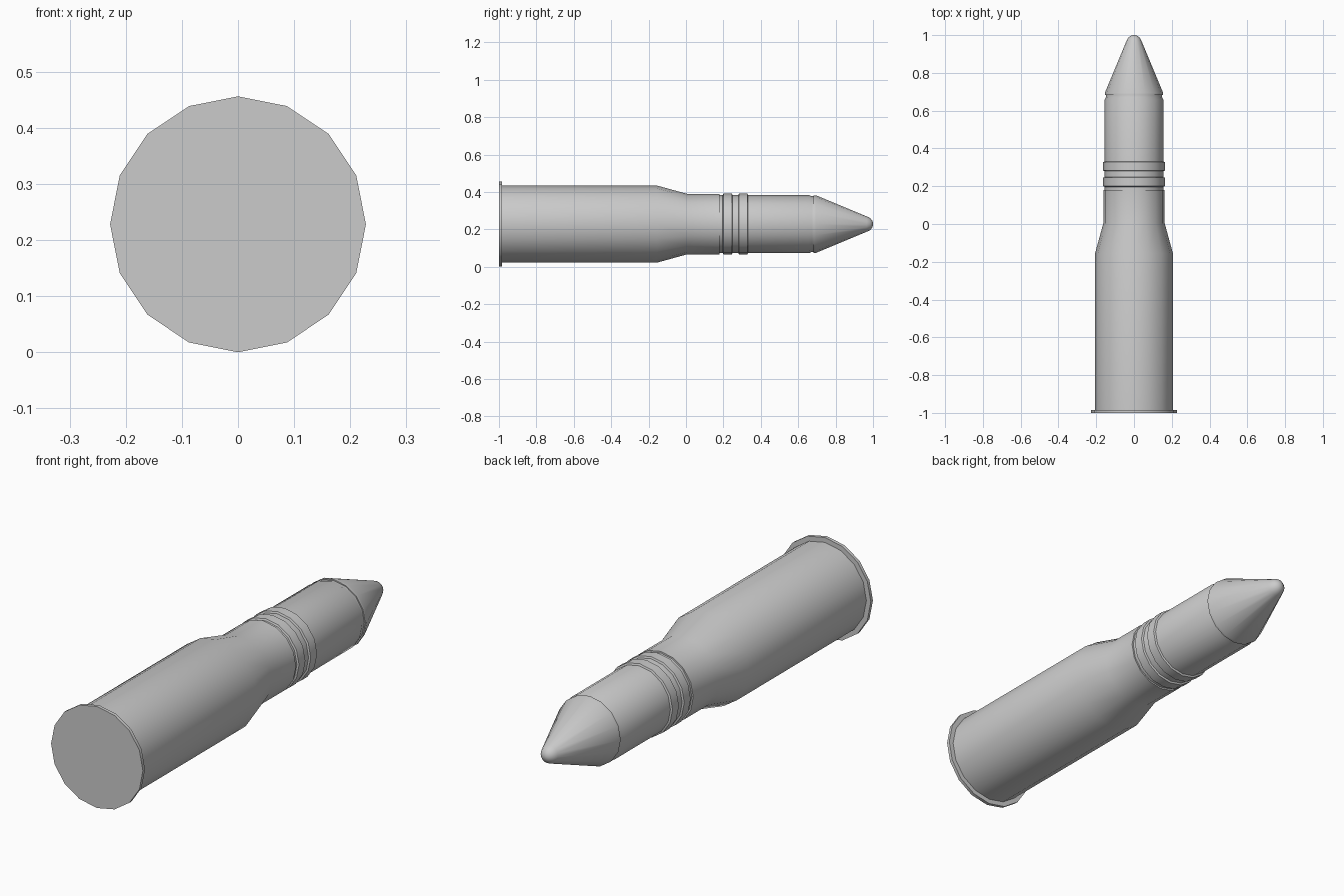
import bpy, math

SIDES = 16
AXIS_Z = 0.228

cube = bpy.data.objects.get("Cube")
if cube:
    bpy.data.objects.remove(cube, do_unlink=True)

grey = bpy.data.materials.new("plain grey metal")
grey.use_nodes = True
grey.diffuse_color = (0.6, 0.6, 0.6, 1)
grey.node_tree.nodes["Principled BSDF"].inputs["Base Color"].default_value = grey.diffuse_color


def lathe(name, profile):
    """Turn (y, radius) points around the long axis and close both ends."""
    verts, faces = [], []
    for y, r in profile:
        for i in range(SIDES):
            a = 2 * math.pi * i / SIDES
            verts.append((r * math.sin(a), y, AXIS_Z + r * math.cos(a)))
    for k in range(len(profile) - 1):
        for i in range(SIDES):
            j = (i + 1) % SIDES
            a, b = k * SIDES, (k + 1) * SIDES
            faces.append((a + i, a + j, b + j, b + i))
    last = (len(profile) - 1) * SIDES
    faces.append(tuple(reversed(range(SIDES))))
    faces.append(tuple(range(last, last + SIDES)))
    mesh = bpy.data.meshes.new(name)
    mesh.from_pydata(verts, [], faces)
    mesh.materials.append(grey)
    obj = bpy.data.objects.new(name, mesh)
    bpy.context.collection.objects.link(obj)
    bpy.ops.object.select_all(action="DESELECT")
    obj.select_set(True)
    bpy.context.view_layer.objects.active = obj
    bpy.ops.object.shade_smooth_by_angle(angle=math.radians(32))
    return obj


# Case with base rim, tapered shoulder and neck
lathe("case", [(-1, 0.228), (-0.985, 0.228), (-0.985, 0.206),
               (-0.155, 0.206), (0.005, 0.162), (0.18, 0.162)])

# Projectile body, with a groove below the nose
lathe("projectile_body", [(0.15, 0.155), (0.658, 0.155), (0.672, 0.149),
                          (0.686, 0.149)])

# Two raised driving bands with chamfered edges
for label, start in (("rear", 0.2), ("front", 0.283)):
    end = start + 0.045
    lathe(label + "_driving_band", [(start - 0.004, 0.154), (start, 0.163),
                                    (end, 0.163), (end + 0.004, 0.154)])

# Conical nose with a rounded tip
lathe("nose", [(0.683, 0.149), (0.683, 0.154), (0.695, 0.154), (0.966, 0.041),
               (0.985, 0.032), (0.996, 0.018), (1.0, 0.006)])
